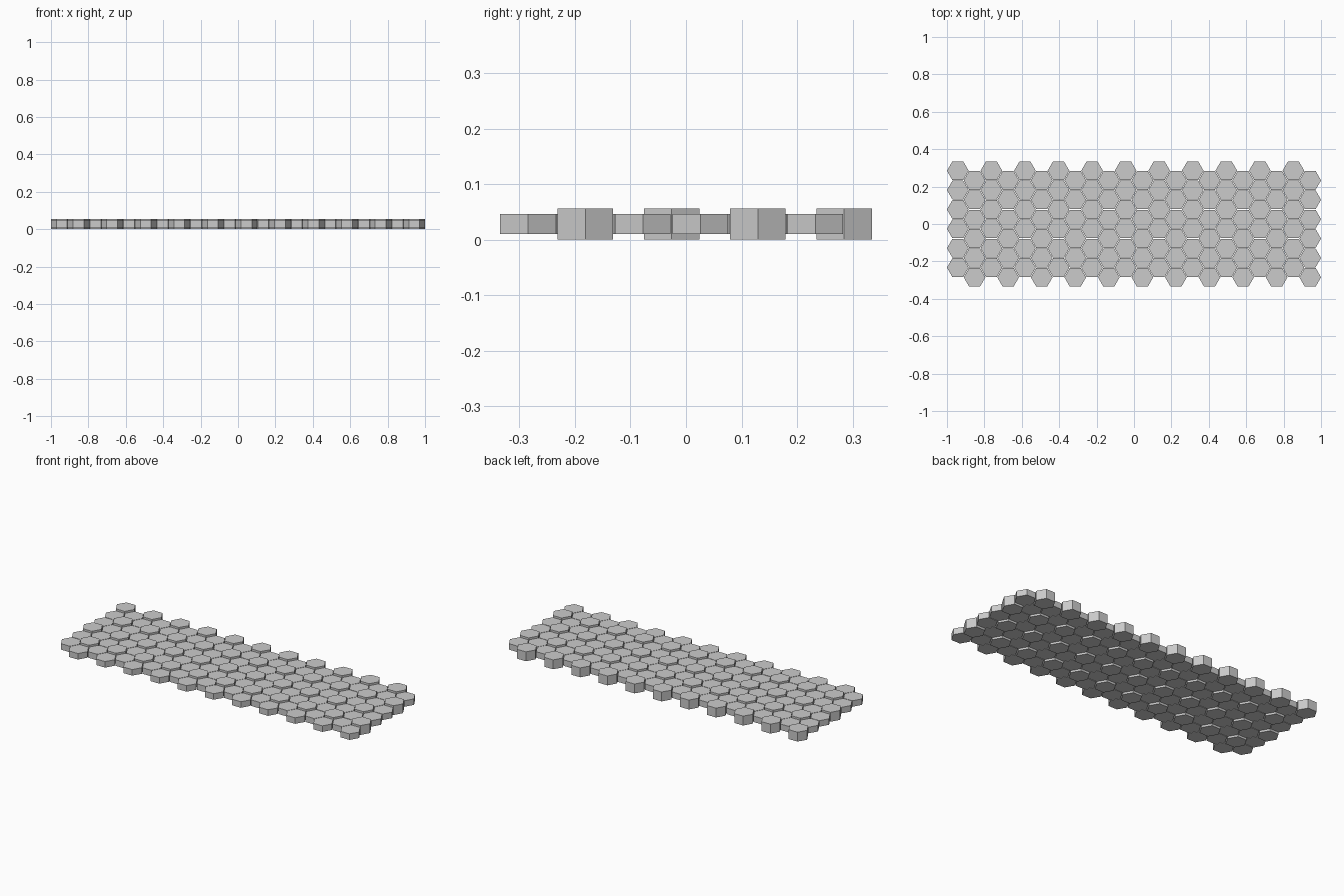
import bpy, bmesh, math
from mathutils import Matrix

if "Cube" in bpy.data.objects:
    bpy.data.objects.remove(bpy.data.objects["Cube"])

PITCH = 0.1036                        # spacing of tiles inside a column
DX = PITCH * math.sqrt(3) / 2         # spacing of columns
COLS, ROWS = 22, 6
R = (2 - (COLS - 1) * DX) / 2         # tile radius, leaves a thin gap
MID = 0.028                           # all tiles share one mid height


def hex_tiles(name, centres, height):
    """One object holding hexagonal prisms with points along x."""
    bm = bmesh.new()
    for x, y in centres:
        bmesh.ops.create_cone(
            bm, cap_ends=True, segments=6, radius1=R, radius2=R, depth=height,
            matrix=Matrix.Translation((x, y, MID)) @ Matrix.Rotation(math.radians(30), 4, 'Z'))
    mesh = bpy.data.meshes.new(name)
    bm.to_mesh(mesh)
    bm.free()
    obj = bpy.data.objects.new(name, mesh)
    bpy.context.collection.objects.link(obj)
    return obj


# Sort the staggered grid into thick and thin tiles (every third is thick)
thick, thin = [], []
for c in range(COLS):
    odd = c % 2
    for r in range(ROWS):
        x = (c - (COLS - 1) / 2) * DX
        y = (r - (ROWS - 1) / 2) * PITCH + (-PITCH / 4 if odd else PITCH / 4)
        is_thick = r % 3 == (1 if odd else 2)
        (thick if is_thick else thin).append((x, y))

hex_tiles("thick_hex_tiles", thick, 0.056)
hex_tiles("thin_hex_tiles", thin, 0.036)

# Check orientation: the first vertex must point along x
for name in ("thick_hex_tiles", "thin_hex_tiles"):
    mesh = bpy.data.objects[name].data
    if max(v.co.x for v in mesh.vertices[:12]) - min(v.co.x for v in mesh.vertices[:12]) < 1.9 * R:
        bm = bmesh.new()
        bm.from_mesh(mesh)
        for i, (x, y) in enumerate(thick if name.startswith("thick") else thin):
            bm.verts.ensure_lookup_table()
            bmesh.ops.rotate(bm, verts=bm.verts[i * 12:i * 12 + 12], cent=(x, y, MID),
                             matrix=Matrix.Rotation(math.radians(30), 3, 'Z'))
        bm.to_mesh(mesh)
        bm.free()
